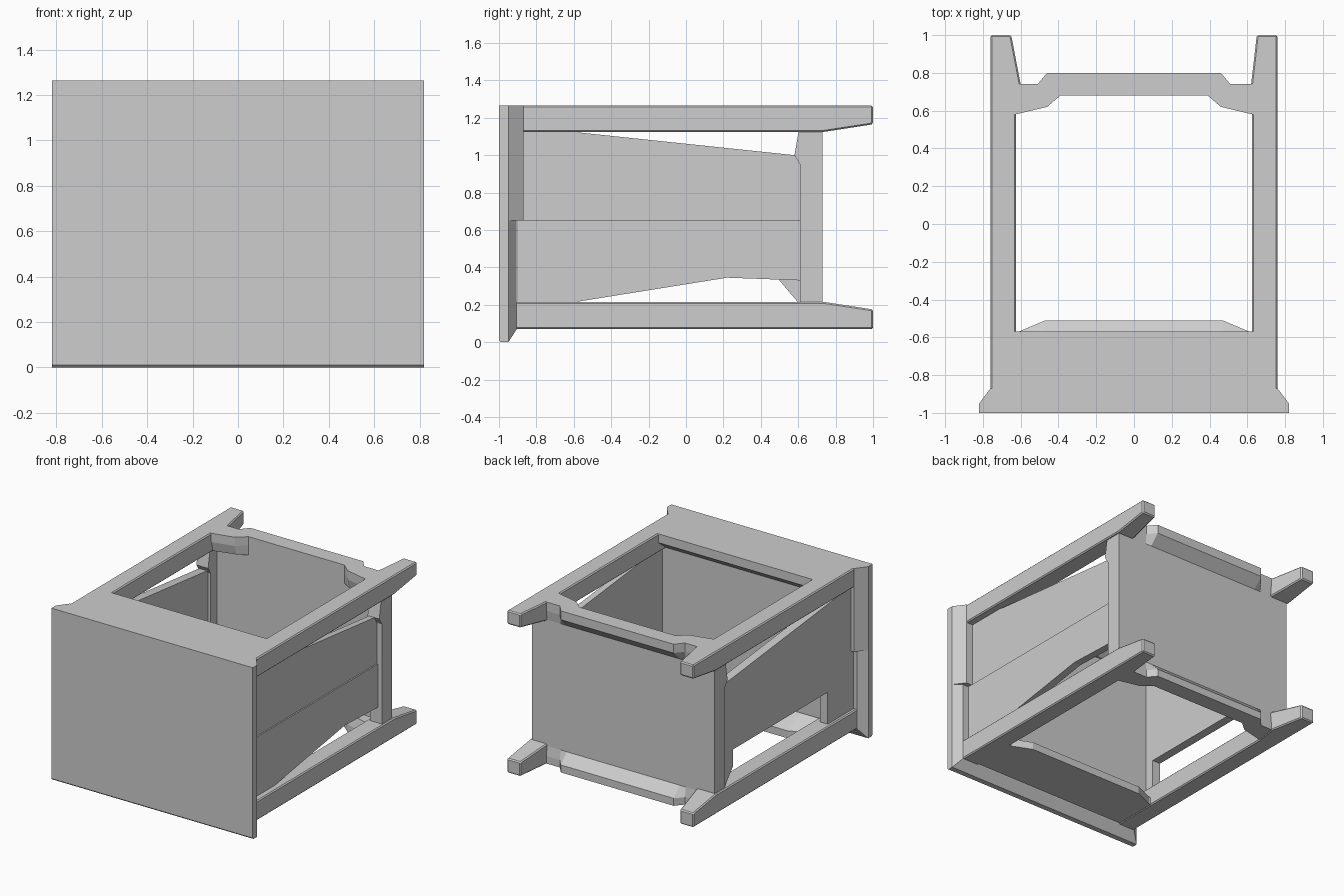
import bpy, bmesh

cube = bpy.data.objects.get("Cube")
if cube:
    bpy.data.objects.remove(cube, do_unlink=True)

grey = bpy.data.materials.new("plain_grey")
grey.use_nodes = True
GREY = (0.61, 0.61, 0.61, 1)
grey.diffuse_color = GREY
grey.node_tree.nodes["Principled BSDF"].inputs["Base Color"].default_value = GREY


def skin(name, rings, bevel=0):
    """Join rings of points into a closed solid, with optional chamfered edges."""
    bm = bmesh.new()
    loops = [[bm.verts.new(p) for p in ring] for ring in rings]
    for a, b in zip(loops, loops[1:]):
        for i in range(len(a)):
            j = (i + 1) % len(a)
            bm.faces.new((a[i], a[j], b[j], b[i]))
    bm.faces.new(loops[0])
    bm.faces.new(loops[-1])
    bmesh.ops.recalc_face_normals(bm, faces=bm.faces)
    mesh = bpy.data.meshes.new(name)
    bm.to_mesh(mesh)
    bm.free()
    mesh.materials.append(grey)
    obj = bpy.data.objects.new(name, mesh)
    bpy.context.collection.objects.link(obj)
    if bevel:
        mod = obj.modifiers.new("edge_chamfer", "BEVEL")
        mod.width = bevel
        mod.segments = 1
        mod.limit_method = "ANGLE"
        mod.angle_limit = 0.9


def plate(name, outline, x0, x1):
    """Extrude a (y, z) outline along x."""
    skin(name, [[(x, y, z) for y, z in outline] for x in (x0, x1)])


def layers(name, *levels):
    """Stack (z, outline) levels of half outlines mirrored in x."""
    skin(name, [[(x, y, z) for x, y in half + [(-x, y) for x, y in reversed(half)]]
                for z, half in levels])


def loft(name, sections, bevel=0):
    """Join rectangles (y, x0, x1, z0, z1) placed along y."""
    skin(name, [[(x0, y, z0), (x1, y, z0), (x1, y, z1), (x0, y, z1)]
                for y, x0, x1, z0, z1 in sections], bevel)


# Board across the front, with its thicker upper half
loft("board_upper", [(-1, -0.82, 0.82, 0.65, 1.265), (-0.95, -0.82, 0.82, 0.65, 1.265),
                     (-0.87, -0.76, 0.76, 0.65, 1.265)])
loft("board_lower", [(-1, -0.82, 0.82, 0.01, 0.65), (-0.99, -0.82, 0.82, 0, 0.65),
                     (-0.95, -0.82, 0.82, 0, 0.65), (-0.905, -0.76, 0.76, 0.07, 0.65)])

# Four legs with tapered ends
for side, s in (("left", 1), ("right", -1)):
    for level, z0, z1, tip0, tip1 in (("upper", 1.125, 1.265, 1.165, 1.265),
                                      ("lower", 0.07, 0.215, 0.07, 0.175)):
        inner = 0.62 if s > 0 else 0.6
        loft(f"{side}_{level}_leg",
             [(-0.92, s * 0.625, s * 0.76, z0, z1), (0.58, s * 0.625, s * 0.76, z0, z1),
              (0.74, s * inner, s * 0.76, z0, z1), (1, s * 0.65, s * 0.76, tip0, tip1)], 0.008)

# Aprons behind the board and arched rails at the back, sloping in to the walls
apron_flat = [(0.65, -0.9), (0.65, -0.57), (0.63, -0.57), (0.47, -0.57)]
apron_arch = [(0.65, -0.9), (0.65, -0.57), (0.61, -0.57), (0.47, -0.51)]
apron_root = [(0.65, -0.9), (0.65, -0.66), (0.61, -0.66), (0.47, -0.66)]
rail_edge = [(0.39, 0.68), (0.46, 0.62), (0.65, 0.575), (0.65, 0.74), (0.51, 0.74), (0.46, 0.8)]
rail_root = [(0.39, 0.68), (0.46, 0.64), (0.65, 0.59), (0.65, 0.73), (0.51, 0.73), (0.46, 0.73)]
for level, face, inner, root, arch in (("upper", 1.265, 1.2, 1.13, apron_flat),
                                       ("lower", 0.075, 0.13, 0.2, apron_arch)):
    layers(f"{level}_apron", (face, arch), (inner, arch), (root, apron_root))
    layers(f"{level}_rail", (face, rail_edge), (inner, rail_edge), (root, rail_root))

# Inner front wall and back panel
plate("front_wall", [(-0.72, 0.1), (-0.67, 0.1), (-0.67, 1.2), (-0.72, 1.2)], -0.68, 0.68)
plate("back_panel", [(0.685, 0.1), (0.73, 0.1), (0.73, 1.2), (0.685, 1.2)], -0.745, 0.745)

# Back corner posts
for side, s in (("left", 1), ("right", -1)):
    plate(f"{side}_post", [(0.61, 0.15), (0.73, 0.15), (0.73, 1.2), (0.615, 1.2), (0.58, 1.0), (0.61, 0.95)],
          s * 0.65, s * 0.745)

# Side planks with uneven gaps next to the legs
plate("left_upper_plank", [(-0.9, 0.65), (0.63, 0.65), (0.63, 0.995), (0.58, 1.0), (-0.56, 1.12), (-0.9, 1.2)],
      0.66, 0.705)
plate("left_lower_plank", [(-0.9, 0.15), (-0.56, 0.22), (0.22, 0.345), (0.63, 0.33), (0.63, 0.65), (-0.9, 0.65)],
      0.66, 0.715)
plate("right_upper_plank", [(-0.9, 0.64), (0.71, 0.64), (0.71, 0.96), (0.6, 0.97), (-0.8, 1.12), (-0.9, 1.2)],
      -0.735, -0.67)
plate("right_lower_plank", [(-0.9, 0.15), (-0.6, 0.15), (-0.6, 0.45), (0.5, 0.45), (0.5, 0.33), (0.61, 0.2),
                            (0.71, 0.15), (0.71, 0.64), (-0.9, 0.64)], -0.735, -0.67)
